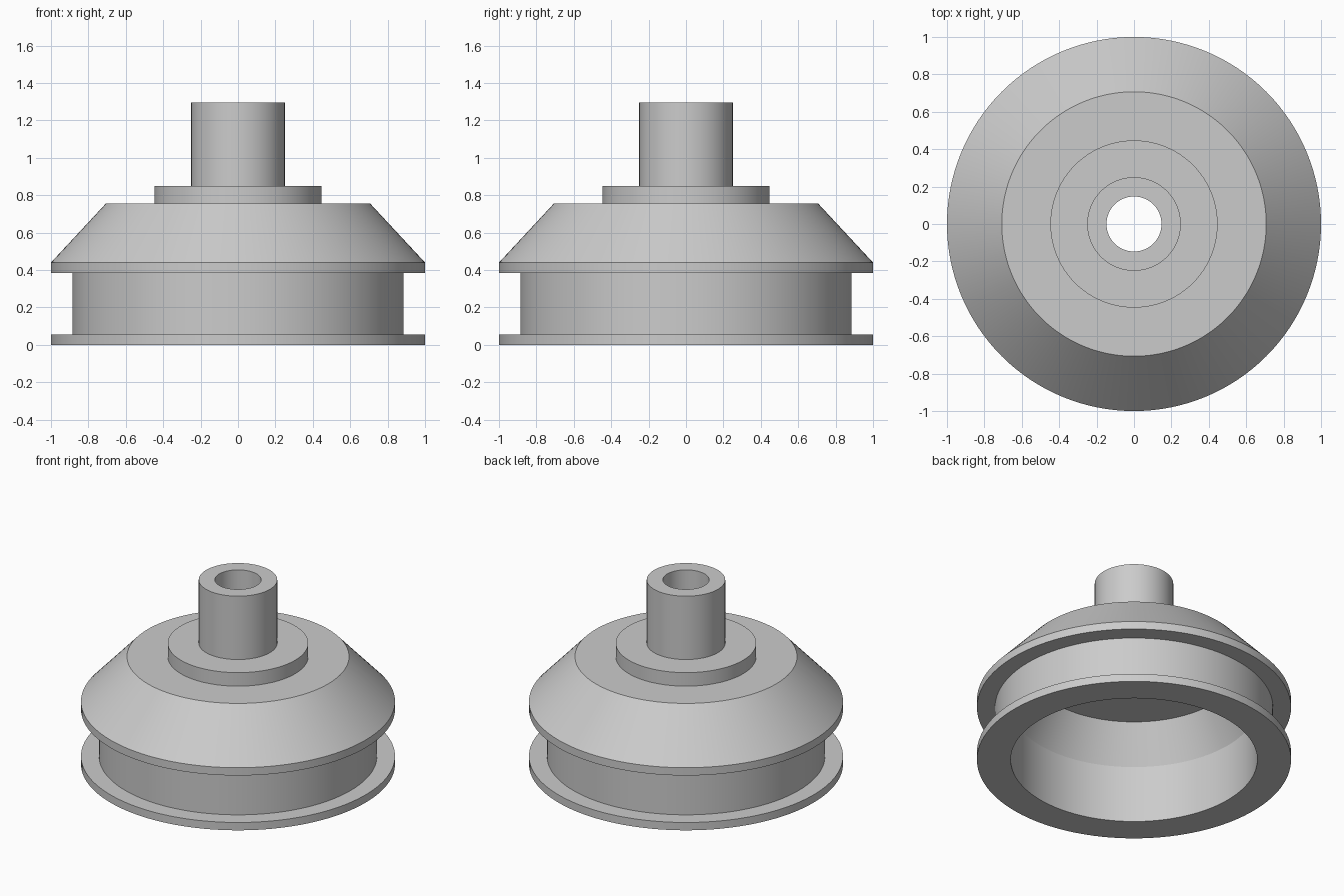
import bpy, bmesh, math

SEGMENTS = 128

if "Cube" in bpy.data.objects:
    bpy.data.objects.remove(bpy.data.objects["Cube"], do_unlink=True)

grey = bpy.data.materials.new("plain grey")
grey.use_nodes = True
colour = (0.6, 0.6, 0.6, 1)
grey.diffuse_color = colour
grey.node_tree.nodes["Principled BSDF"].inputs["Base Color"].default_value = colour


def lathe(name, profile):
    """Turn a closed (radius, height) outline around the z axis."""
    bm = bmesh.new()
    rings = []
    for radius, height in profile:
        rings.append([bm.verts.new((radius * math.cos(a), radius * math.sin(a), height))
                      for a in (math.tau * i / SEGMENTS for i in range(SEGMENTS))])
    for lower, upper in zip(rings, rings[1:] + rings[:1]):
        for i in range(SEGMENTS):
            j = (i + 1) % SEGMENTS
            bm.faces.new((lower[i], lower[j], upper[j], upper[i]))
    bmesh.ops.recalc_face_normals(bm, faces=bm.faces)
    mesh = bpy.data.meshes.new(name)
    bm.to_mesh(mesh)
    bm.free()
    mesh.materials.append(grey)
    obj = bpy.data.objects.new(name, mesh)
    bpy.context.collection.objects.link(obj)
    bpy.ops.object.select_all(action="DESELECT")
    obj.select_set(True)
    bpy.context.view_layer.objects.active = obj
    bpy.ops.object.shade_smooth_by_angle(angle=math.radians(20))
    return obj


# Outside: bottom flange, groove, rim, conical shoulder, boss and stem
outside = [
    (1.0, 0.0), (1.0, 0.055),
    (0.885, 0.055), (0.885, 0.385),
    (1.0, 0.385), (1.0, 0.44),
    (0.707, 0.755), (0.447, 0.755),
    (0.447, 0.85), (0.25, 0.85),
    (0.25, 1.295),
]
# Inside: through bore, cavity ceiling, tapered and straight cavity walls
inside = [
    (0.147, 1.295), (0.147, 0.66),
    (0.66, 0.66), (0.785, 0.40), (0.785, 0.0),
]
lathe("hollow_grooved_hub", outside + inside)
